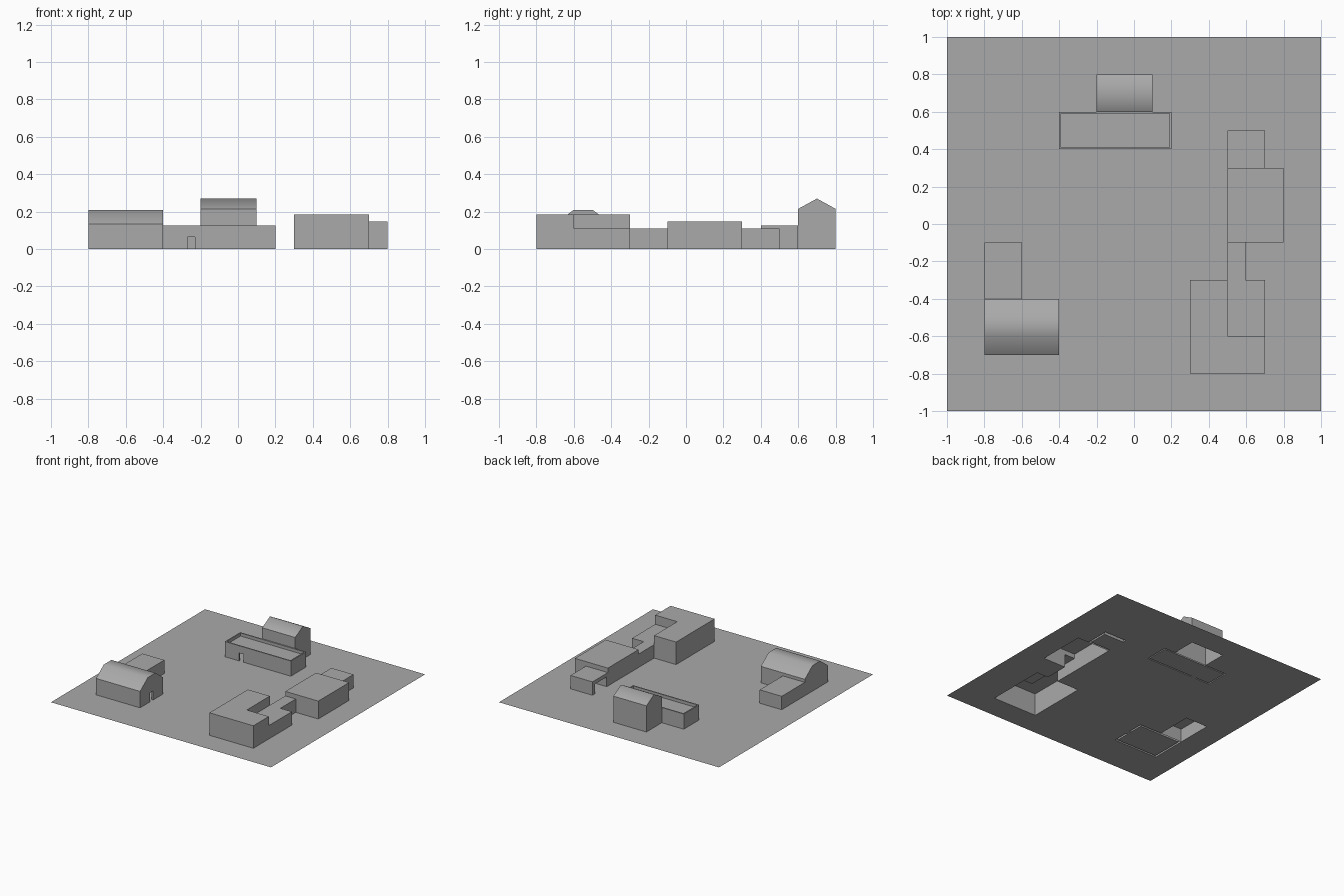
import bpy
import bmesh

cube = bpy.data.objects.get("Cube")
if cube:
    bpy.data.objects.remove(cube, do_unlink=True)

stone = bpy.data.materials.new("plain_grey")
stone.use_nodes = True
GREY = (0.4, 0.4, 0.4, 1)
stone.diffuse_color = GREY
stone.node_tree.nodes["Principled BSDF"].inputs["Base Color"].default_value = GREY


def make_object(name, bm):
    mesh = bpy.data.meshes.new(name)
    bm.to_mesh(mesh)
    bm.free()
    mesh.materials.append(stone)
    obj = bpy.data.objects.new(name, mesh)
    bpy.context.collection.objects.link(obj)
    return obj


def prism(name, x0, x1, profile):
    """Extrude a y-z outline along x; sloped roof faces are smooth."""
    bm = bmesh.new()
    face = bm.faces.new([bm.verts.new((x0, y, z)) for y, z in profile])
    new = bmesh.ops.extrude_face_region(bm, geom=[face])["geom"]
    moved = [v for v in new if isinstance(v, bmesh.types.BMVert)]
    bmesh.ops.translate(bm, verts=moved, vec=(x1 - x0, 0, 0))
    bmesh.ops.recalc_face_normals(bm, faces=bm.faces)
    if len(profile) > 4:
        for f in bm.faces:
            f.smooth = f.normal.z > 0.3
    return make_object(name, bm)


def box(name, x0, x1, y0, y1, z0, z1):
    return prism(name, x0, x1, [(y0, z0), (y1, z0), (y1, z1), (y0, z1)])


def carve(obj, *cuts):
    """Subtract boxes from a building."""
    for cut in cuts:
        cutter = box("cutter", *cut)
        cutter.hide_render = True
        mod = obj.modifiers.new("carve", "BOOLEAN")
        mod.operation = "DIFFERENCE"
        mod.solver = "EXACT"
        mod.object = cutter
        bpy.context.view_layer.objects.active = obj
        bpy.ops.object.modifier_apply(modifier=mod.name)
        bpy.data.objects.remove(cutter, do_unlink=True)


def open_bottom(obj):
    """Leave the building hollow underneath."""
    bm = bmesh.new()
    bm.from_mesh(obj.data)
    base = [f for f in bm.faces if all(abs(v.co.z) < 1e-4 for v in f.verts)]
    bmesh.ops.delete(bm, geom=base, context="FACES")
    bm.to_mesh(obj.data)
    bm.free()


def inside(rect, x, y):
    return rect[0] < x < rect[1] and rect[2] < y < rect[3]


def cuts_of(rects, axis):
    return sorted({v for r in rects for v in r[2 * axis:2 * axis + 2]})


# Footprints: x0, x1, y0, y1
barn_plan = (-0.8, -0.4, -0.7, -0.4)
annex_plan = (-0.8, -0.6, -0.4, -0.1)
hall_plan = (-0.4, 0.2, 0.4, 0.6)
gable_plan = (-0.2, 0.1, 0.6, 0.8)
shed_plan = (0.5, 0.7, 0.3, 0.5)

# Rooms and doorways keep their floor
barn_room = (-0.785, -0.415, -0.685, -0.415)
barn_door = (-0.43, -0.4, -0.57, -0.53)
hall_room = (-0.39, 0.19, 0.41, 0.59)
hall_door = (-0.27, -0.23, 0.4, 0.42)
shed_room = (0.5, 0.685, 0.315, 0.47)

# Barn with three-sided roof and side door
barn = prism("barn", -0.8, -0.4, [(-0.7, 0), (-0.4, 0), (-0.4, 0.135),
                                  (-0.5, 0.21), (-0.6, 0.21), (-0.7, 0.135)])
carve(barn, (*barn_room, -0.1, 0.125), (-0.43, -0.3, -0.57, -0.53, -0.1, 0.075))
annex = box("barn_annex", *annex_plan, 0, 0.11)

# Long hall with sunken roof and front door
hall = box("long_hall", *hall_plan, 0, 0.125)
carve(hall, (*hall_room, 0.1, 0.3), (*hall_room, -0.1, 0.09),
      (-0.27, -0.23, 0.3, 0.42, -0.1, 0.065))

# Gabled house behind the hall
gable = prism("gabled_house", -0.2, 0.1, [(0.6, 0), (0.8, 0), (0.8, 0.215),
                                          (0.7, 0.27), (0.6, 0.215)])

# Open-sided shed
shed = box("shed", *shed_plan, 0, 0.11)
carve(shed, (0.4, 0.685, 0.315, 0.47, -0.1, 0.08))

for building in (barn, annex, hall, gable, shed):
    open_bottom(building)

# Joined flat-roofed blocks: footprint and height
blocks = [((0.3, 0.7, -0.8, -0.6), 0.185), ((0.3, 0.5, -0.6, -0.3), 0.185),
          ((0.5, 0.7, -0.6, -0.3), 0.11), ((0.5, 0.595, -0.3, -0.1), 0.11),
          ((0.5, 0.8, -0.1, 0.3), 0.147)]
block_plans = [plan for plan, _ in blocks]


def block_height(x, y):
    return next((h for plan, h in blocks if inside(plan, x, y)), 0)


bm = bmesh.new()


def quad(*points):
    bm.faces.new([bm.verts.new(p) for p in points])


xs = cuts_of(block_plans, 0)
ys = cuts_of(block_plans, 1)
EPS = 0.001
for x0, x1 in zip(xs, xs[1:]):
    for y0, y1 in zip(ys, ys[1:]):
        mx, my = (x0 + x1) / 2, (y0 + y1) / 2
        h = block_height(mx, my)
        if not h:
            continue
        quad((x0, y0, h), (x1, y0, h), (x1, y1, h), (x0, y1, h))
        # walls down to any lower neighbour
        sides = [((x0, y0), (x1, y0), mx, y0 - EPS), ((x1, y0), (x1, y1), x1 + EPS, my),
                 ((x1, y1), (x0, y1), mx, y1 + EPS), ((x0, y1), (x0, y0), x0 - EPS, my)]
        for a, b, nx, ny in sides:
            low = block_height(nx, ny)
            if low < h:
                quad((*a, low), (*b, low), (*b, h), (*a, h))
bmesh.ops.remove_doubles(bm, verts=bm.verts, dist=1e-5)
bmesh.ops.dissolve_limit(bm, angle_limit=0.01, verts=bm.verts, edges=bm.edges)
make_object("flat_roofed_blocks", bm)

# Ground sheet, open under the hollow parts
plans = [barn_plan, annex_plan, hall_plan, gable_plan, shed_plan] + block_plans
floors = [barn_room, barn_door, hall_room, hall_door, shed_room]
ground = bmesh.new()
bmesh.ops.create_grid(ground, x_segments=1, y_segments=1, size=1)
for axis, normal in enumerate([(1, 0, 0), (0, 1, 0)]):
    for value in cuts_of(plans + floors, axis):
        bmesh.ops.bisect_plane(
            ground, geom=ground.verts[:] + ground.edges[:] + ground.faces[:],
            plane_co=[value * n for n in normal], plane_no=normal)
holes = []
for f in ground.faces:
    c = f.calc_center_median()
    if any(inside(p, c.x, c.y) for p in plans) and not any(inside(r, c.x, c.y) for r in floors):
        holes.append(f)
bmesh.ops.delete(ground, geom=holes, context="FACES")
make_object("ground_sheet", ground)
